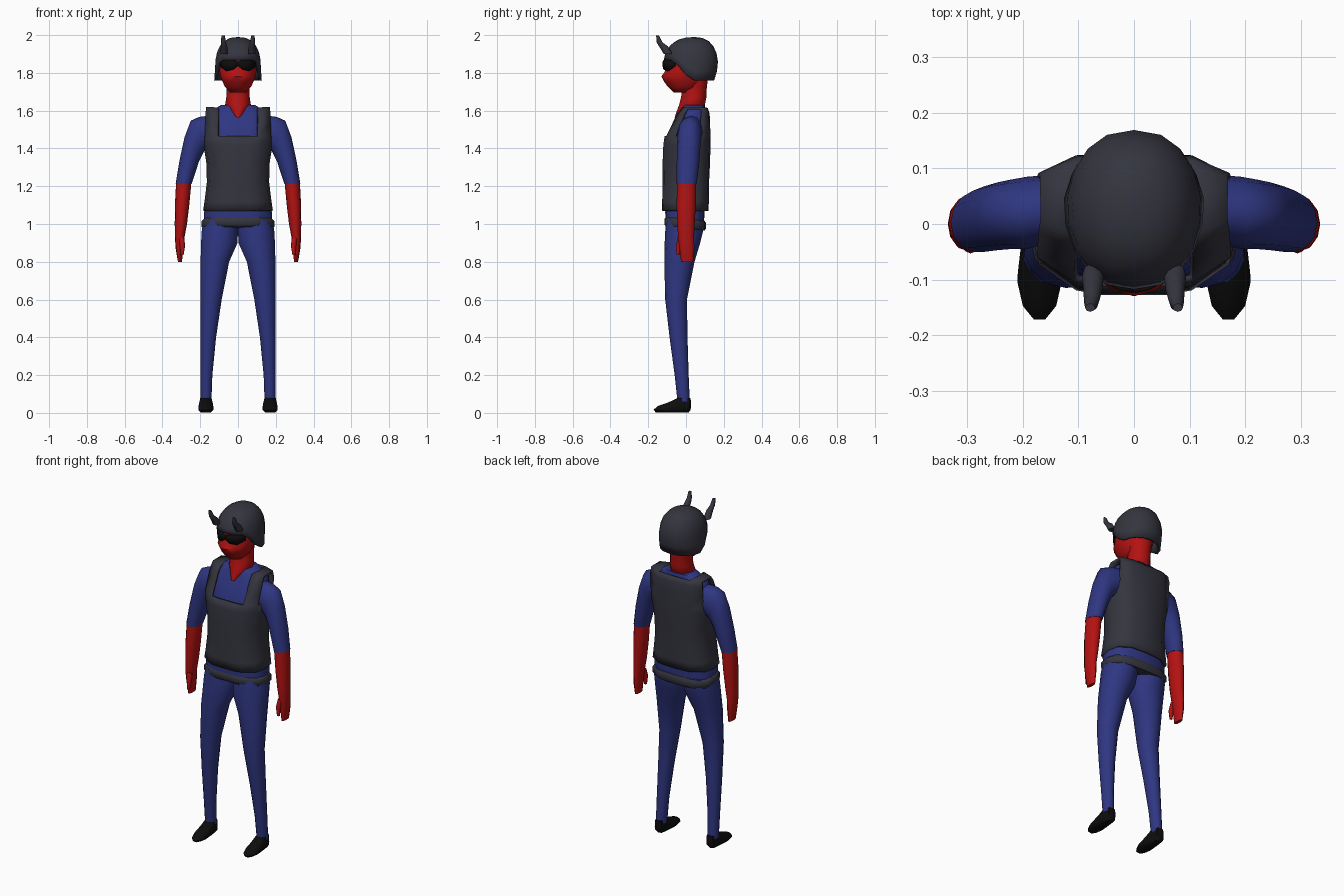
import bpy, bmesh
from math import sin, cos, pi

cube = bpy.data.objects.get("Cube")
if cube:
    bpy.data.objects.remove(cube, do_unlink=True)


def material(name, r, g, b):
    m = bpy.data.materials.new(name)
    m.use_nodes = True
    m.diffuse_color = (r, g, b, 1)
    bsdf = next(n for n in m.node_tree.nodes if n.type == 'BSDF_PRINCIPLED')
    bsdf.inputs["Base Color"].default_value = (r, g, b, 1)
    return m


CHARCOAL = material("charcoal", .035, .035, .05)
BLUE = material("navy blue", .028, .037, .22)
RED = material("skin red", .46, .006, .006)
BLACK = material("black", .004, .004, .004)


def mirrored(half):
    """Closed outline from its +u half, running front to back."""
    return half + [(-u, v) for u, v in reversed(half) if u]


def oval(n):
    return [(sin(2 * pi * i / n), -cos(2 * pi * i / n)) for i in range(n)]


TORSO = mirrored([(0, -1), (.33, -1), (.57, -.93), (.93, -.55),
                  (1, 0), (.93, .6), (.57, .95), (0, 1)])
SHOE = mirrored([(.25, -1), (.75, -.75), (1, -.3), (.8, .4), (.6, .9), (0, 1)])


def finish(name, bm, mat, mirror=False, thickness=0, offset=0, angle=50):
    bmesh.ops.recalc_face_normals(bm, faces=bm.faces)
    mesh = bpy.data.meshes.new(name)
    bm.to_mesh(mesh)
    bm.free()
    mesh.materials.append(mat)
    ob = bpy.data.objects.new(name, mesh)
    bpy.context.collection.objects.link(ob)
    bpy.ops.object.select_all(action='DESELECT')
    ob.select_set(True)
    bpy.context.view_layer.objects.active = ob
    bpy.ops.object.shade_smooth_by_angle(angle=angle * pi / 180)
    if thickness:
        mod = ob.modifiers.new("thickness", 'SOLIDIFY')
        mod.thickness = thickness
        mod.offset = offset
    if mirror:
        ob.modifiers.new("mirror", 'MIRROR').use_mirror_merge = False
    return ob


def loft_mesh(rings, outline, caps=True, tilt=0):
    """Each ring: inner x, inner z, outer x, outer z, front y, back y."""
    bm = bmesh.new()
    rows = []
    for xa, za, xb, zb, yf, yb in rings:
        row = []
        for u, v in outline:
            t = (u + 1) / 2
            y = yf + (yb - yf) * (v + 1) / 2
            row.append(bm.verts.new((xa + (xb - xa) * t, y,
                                     za + (zb - za) * t - tilt * y)))
        rows.append(row)
    n = len(outline)
    for a, b in zip(rows, rows[1:]):
        for i in range(n):
            j = (i + 1) % n
            bm.faces.new((a[i], a[j], b[j], b[i]))
    if caps:
        bm.faces.new(rows[0])
        bm.faces.new(rows[-1])
    return bm, rows


def loft(name, rings, mat, outline, mirror=False, tilt=0):
    bm, _ = loft_mesh(rings, outline, tilt=tilt)
    return finish(name, bm, mat, mirror)


def centred(*rings):
    """Rings symmetric about x = 0: half width, z, front y, back y."""
    return [(-x, z, x, z, yf, yb) for x, z, yf, yb in rings]


def level(*rings):
    """Horizontal rings: inner x, outer x, z, front y, back y."""
    return [(xa, z, xb, z, yf, yb) for xa, xb, z, yf, yb in rings]


# Trousers and shoes
loft("trouser_legs", level(
    (.0, .185, 1.02, -.105, .095), (-.002, .195, .96, -.11, .09),
    (.0, .198, .9, -.113, .075), (.045, .2, .8, -.115, .045),
    (.085, .2, .6, -.11, .005), (.115, .2, .4, -.087, .008),
    (.135, .2, .2, -.06, .014), (.14, .2, .06, -.045, .02)),
    BLUE, oval(14), mirror=True)
loft("shoes", level(
    (.143, .197, .003, -.16, .015), (.13, .21, .016, -.172, .024),
    (.131, .209, .036, -.15, .027), (.134, .205, .055, -.095, .027),
    (.14, .2, .078, -.045, .024)), BLACK, SHOE, mirror=True)

# Shirt body, belt and neck
loft("shirt", centred(
    (.18, 1.0, -.108, .095), (.18, 1.06, -.11, .098), (.15, 1.2, -.106, .1),
    (.15, 1.32, -.105, .105), (.165, 1.46, -.088, .107), (.167, 1.53, -.06, .107),
    (.155, 1.59, -.03, .105), (.09, 1.63, -.012, .1)), BLUE, TORSO)
loft("belt", centred(
    (.182, .975, -.105, .098), (.192, .985, -.114, .106),
    (.192, 1.015, -.114, .106), (.18, 1.028, -.105, .098)),
    CHARCOAL, TORSO, tilt=.1)
loft("neck", centred(
    (.01, 1.565, -.06, .0), (.042, 1.595, -.05, .07), (.068, 1.632, -.036, .1),
    (.062, 1.67, -.026, .108), (.06, 1.72, -.02, .11), (.075, 1.8, -.03, .12)),
    RED, oval(12))

# Vest: tube with the neckline and armholes cut away, joined over the shoulders
bm, rows = loft_mesh(centred(
    (.178, 1.07, -.121, .112), (.17, 1.12, -.119, .114), (.158, 1.22, -.117, .115),
    (.16, 1.32, -.117, .12), (.176, 1.42, -.113, .123), (.182, 1.465, -.106, .122),
    (.183, 1.53, -.073, .121), (.182, 1.585, -.045, .118), (.18, 1.612, -.02, .108)),
    TORSO, caps=False)
opening = []
for f in bm.faces:
    c = f.calc_center_median()
    if c.z > 1.47 and (abs(c.x) > .155 or (abs(c.x) < .1 and c.y < .03)):
        opening.append(f)
top = rows[-1]
bmesh.ops.delete(bm, geom=opening, context='FACES_ONLY')
bmesh.ops.delete(bm, geom=[e for e in bm.edges if not e.link_faces
                           and top[0] not in e.verts], context='EDGES')
top = [v for v in bm.verts if v.is_valid and v.co.z > 1.61]
for side in (-1, 1):
    strap = [v for v in top if .09 < v.co.x * side < .175]
    strap.sort(key=lambda v: v.co.y)
    # order: outer front and inner front, then inner back and outer back
    front = sorted(strap[:2], key=lambda v: abs(v.co.x))
    back = sorted(strap[2:], key=lambda v: -abs(v.co.x))
    bm.faces.new(front + back)
bmesh.ops.delete(bm, geom=[v for v in bm.verts if not v.link_faces], context='VERTS')
finish("vest", bm, CHARCOAL, thickness=.014)

# Sleeves, forearms with hands, thumbs
loft("sleeves", [
    (.13, 1.42, .14, 1.575, -.03, .09), (.18, 1.385, .205, 1.567, -.045, .085),
    (.192, 1.36, .25, 1.547, -.045, .08), (.207, 1.33, .283, 1.46, -.047, .075),
    (.228, 1.265, .31, 1.335, -.05, .068), (.245, 1.213, .33, 1.213, -.05, .056)],
    BLUE, oval(12), mirror=True)
loft("forearms", level(
    (.247, .328, 1.217, -.047, .053), (.258, .334, 1.1, -.05, .052),
    (.27, .335, 1.0, -.046, .046), (.283, .334, .93, -.042, .043),
    (.288, .33, .87, -.034, .044), (.297, .318, .8, -.026, .038)),
    RED, oval(12), mirror=True)
loft("thumbs", level(
    (.285, .315, .93, -.044, -.01), (.28, .308, .885, -.053, -.025),
    (.288, .304, .835, -.05, -.034)), RED, oval(8), mirror=True)

# Head
loft("head", centred(
    (.042, 1.697, -.065, .03), (.07, 1.725, -.095, .08), (.085, 1.755, -.117, .1),
    (.095, 1.782, -.13, .11), (.1, 1.805, -.113, .12), (.102, 1.86, -.1, .13),
    (.085, 1.93, -.08, .12)), RED, oval(14))

# Wraparound glasses
bm = bmesh.new()
pairs = []
for x, low, high in ((0, 1.838, 1.858), (.025, 1.818, 1.868),
                     (.06, 1.81, 1.868), (.093, 1.835, 1.865)):
    y = -.12 + 7 * x * x
    pairs.append([bm.verts.new((x, y, z)) for z in (low, high)])
for a, b in zip(pairs, pairs[1:]):
    bm.faces.new((a[0], b[0], b[1], a[1]))
finish("glasses", bm, BLACK, mirror=True, thickness=.009)

# Helmet: dome with a raised brow and low sides and back
bm = bmesh.new()
cols, levels, crown = 18, 7, 1.99
grid = []
for u, v in oval(cols):
    base = min(1.87, max(1.76, 1.87 - 1.15 * (.115 + .145 * v - .02)))
    column = []
    for k in range(levels):
        z = base + (crown - base) * sin(k / levels * pi / 2)
        s = max(0, (z - 1.83) / (crown - 1.83))
        r = (1 - s ** 2.4) ** (1 / 2.4)
        drop = max(0, 1.83 - z)
        wide = (abs(u) ** .85) * (1 if u > 0 else -1)
        column.append(bm.verts.new((
            wide * (.122 * r + .08 * drop),
            .025 + .02 * (1 - r) + v * (.145 * r - (.3 * drop if v > 0 else 0)), z)))
    grid.append(column)
pole = bm.verts.new((0, .045, crown))
for a, b in zip(grid, grid[1:] + grid[:1]):
    for k in range(levels - 1):
        bm.faces.new((a[k], b[k], b[k + 1], a[k + 1]))
    bm.faces.new((a[-1], b[-1], pole))
finish("helmet", bm, CHARCOAL, thickness=.018, offset=-1)

# Horns
loft("horns", level(
    (.054, .094, 1.9, -.118, -.07), (.057, .091, 1.94, -.142, -.095),
    (.063, .09, 1.962, -.156, -.125), (.07, .088, 1.998, -.158, -.143)),
    CHARCOAL, oval(8), mirror=True)
